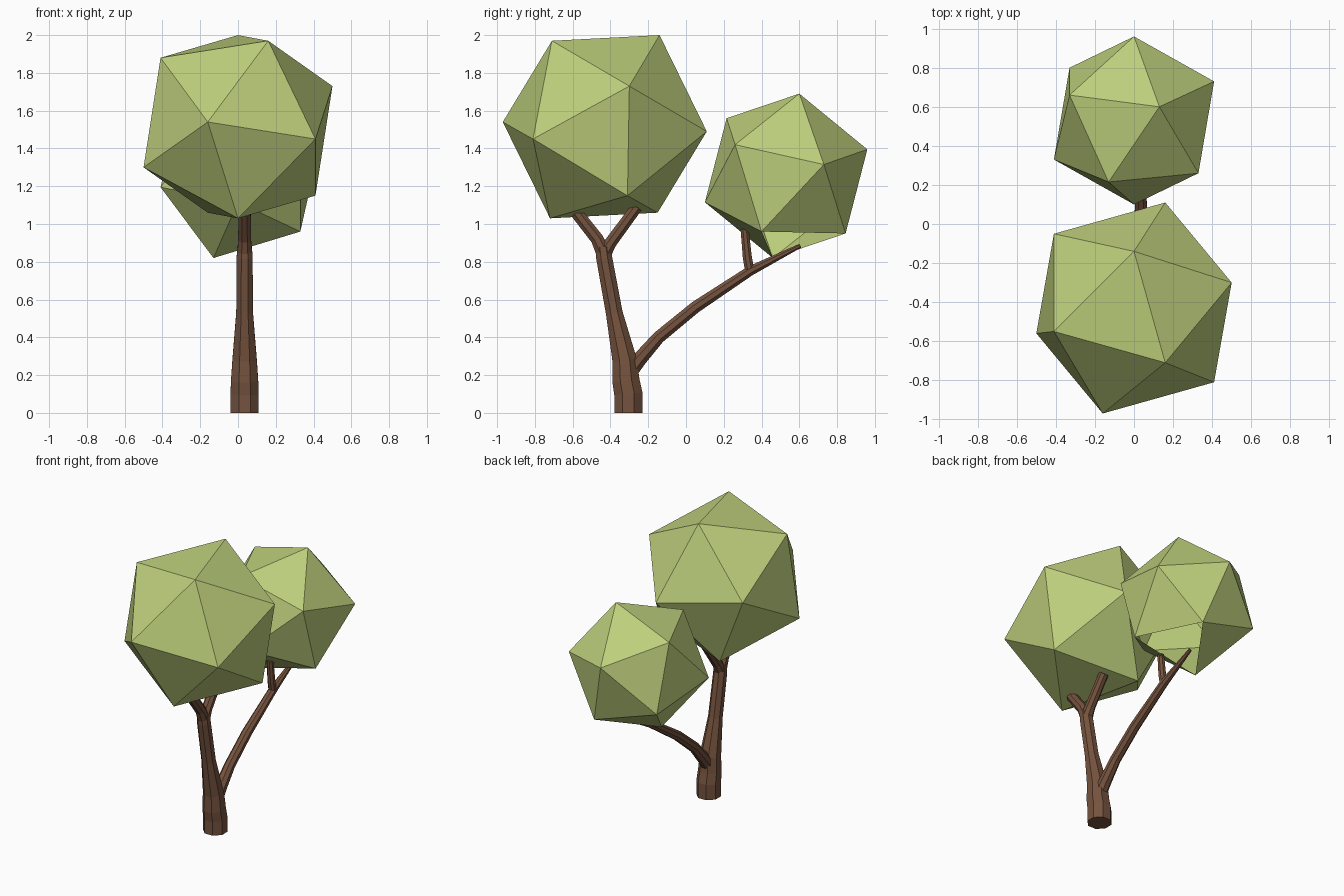
import bpy, bmesh, math
from mathutils import Vector

cube = bpy.data.objects.get("Cube")
if cube:
    bpy.data.objects.remove(cube)


def material(name, rgb):
    m = bpy.data.materials.new(name)
    m.use_nodes = True
    m.diffuse_color = (*rgb, 1)
    m.node_tree.nodes["Principled BSDF"].inputs["Base Color"].default_value = (*rgb, 1)
    return m


leaf_green = material("leaf green", (0.51, 0.62, 0.2))
bark_brown = material("bark brown", (0.18, 0.086, 0.048))


def finish(bm, name, mat):
    bmesh.ops.recalc_face_normals(bm, faces=bm.faces)
    mesh = bpy.data.meshes.new(name)
    return bm, mesh, mat


def add_object(bm, name, mat):
    mesh = bpy.data.meshes.new(name)
    bm.to_mesh(mesh)
    bm.free()
    mesh.materials.append(mat)
    obj = bpy.data.objects.new(name, mesh)
    bpy.context.collection.objects.link(obj)
    return obj


def limb(name, path, sides=8, x=0.035):
    """Faceted tube along (y, z, radius) points, lying in the plane of x."""
    bm = bmesh.new()
    pts = [Vector((x, y, z)) for y, z, r in path]
    across = Vector((1, 0, 0))
    rings = []
    for i, p in enumerate(pts):
        before = (p - pts[i - 1]).normalized() if i else Vector()
        after = (pts[i + 1] - p).normalized() if i + 1 < len(pts) else Vector()
        up = (before + after).normalized().cross(across)
        ring = []
        for k in range(sides):
            a = math.tau * (k + 0.5) / sides
            ring.append(bm.verts.new(p + path[i][2] * (across * math.cos(a) + up * math.sin(a))))
        rings.append(ring)
    for low, high in zip(rings, rings[1:]):
        for k in range(sides):
            n = (k + 1) % sides
            bm.faces.new((low[k], low[n], high[n], high[k]))
    bm.faces.new(rings[0])
    bm.faces.new(rings[-1])
    bmesh.ops.recalc_face_normals(bm, faces=bm.faces)
    return add_object(bm, name, bark_brown)


def crown(name, center, corners, open_base=False):
    """Twenty-sided leaf ball: six corners and their opposites."""
    bm = bmesh.new()
    c = Vector(center)
    for corner in corners:
        offset = Vector(corner)
        bm.verts.new(c + offset)
        bm.verts.new(c - offset)
    bmesh.ops.convex_hull(bm, input=bm.verts)
    bmesh.ops.recalc_face_normals(bm, faces=bm.faces)
    if open_base:
        lowest = min(bm.faces, key=lambda f: f.normal.z)
        bmesh.ops.delete(bm, geom=[lowest], context="FACES_ONLY")
    return add_object(bm, name, leaf_green)


# Trunk and its upper fork
limb("trunk", [(-0.305, 0, 0.081), (-0.305, 0.1, 0.081), (-0.318, 0.17, 0.078),
               (-0.325, 0.28, 0.07), (-0.38, 0.53, 0.048), (-0.433, 0.82, 0.046),
               (-0.44, 0.88, 0.042)])
limb("front_fork", [(-0.435, 0.84, 0.042), (-0.47, 0.92, 0.037), (-0.58, 1.06, 0.035)])
limb("back_fork", [(-0.435, 0.84, 0.042), (-0.4, 0.9, 0.035), (-0.26, 1.09, 0.032)])

# Long side branch and its twig
limb("side_branch", [(-0.31, 0.2, 0.045), (-0.25, 0.28, 0.042), (-0.145, 0.4, 0.036),
                     (0.05, 0.56, 0.034), (0.34, 0.752, 0.028), (0.605, 0.885, 0.012)])
limb("twig", [(0.34, 0.74, 0.027), (0.325, 0.82, 0.026), (0.31, 0.975, 0.023)])

# Leaf crowns
crown("large_crown", (0, -0.43, 1.515),
      [(0.16, -0.28, 0.455), (0, 0.29, 0.485), (0.5, 0.13, 0.215),
       (0.41, -0.38, -0.065), (-0.16, -0.54, 0.025), (-0.41, -0.12, 0.365)])
crown("small_crown", (0, 0.53, 1.255),
      [(0.13, 0.07, 0.435), (0, 0.43, 0.14), (0.41, 0.2, 0.06),
       (0.33, -0.27, 0.165), (-0.13, -0.315, 0.305), (0.33, -0.13, -0.295)],
      open_base=True)
